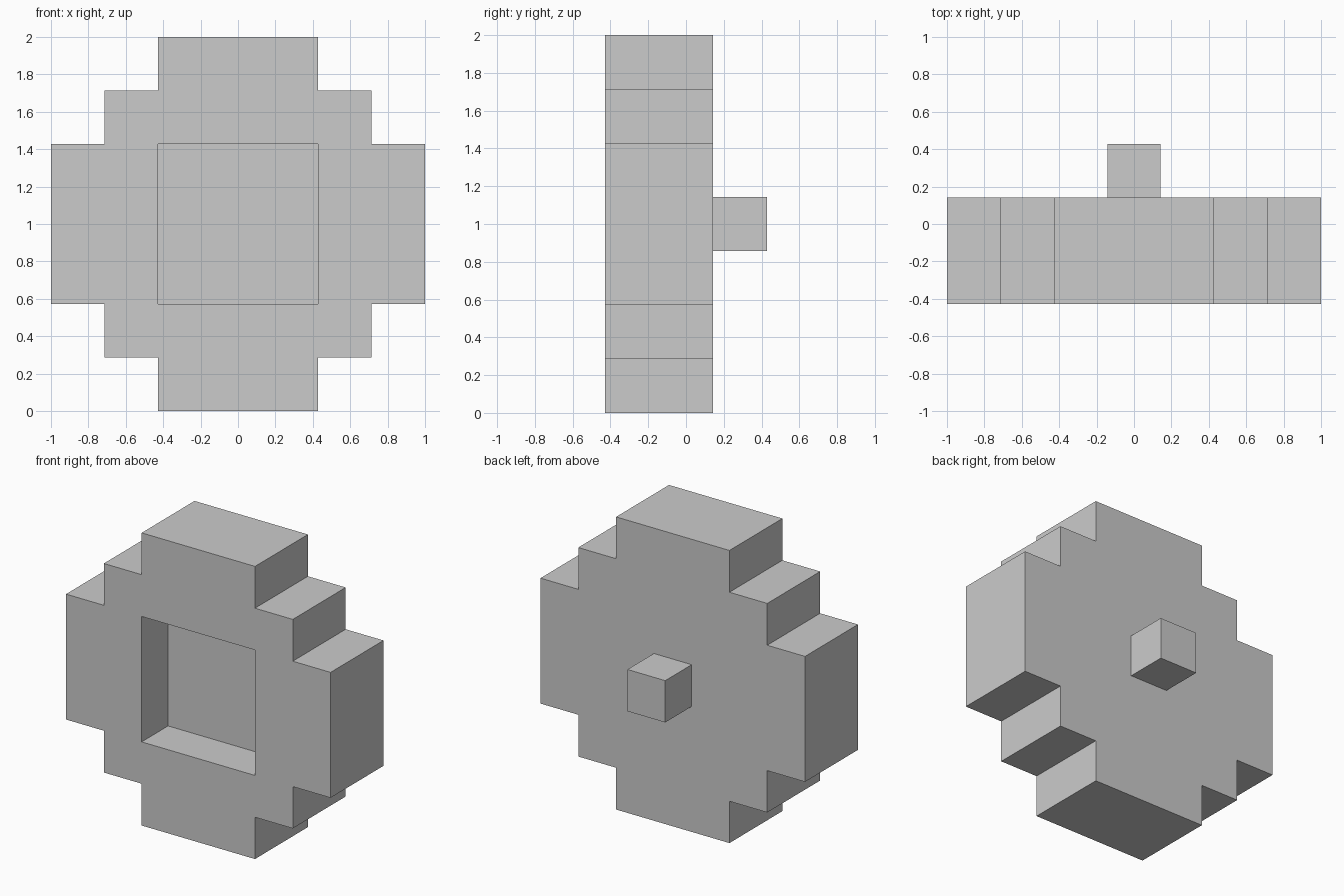
import bpy, bmesh
from mathutils import Vector

if "Cube" in bpy.data.objects:
    bpy.data.objects.remove(bpy.data.objects["Cube"])

U = 1 / 7  # the model sits on a grid of sevenths


def add_object(name, bm):
    bmesh.ops.recalc_face_normals(bm, faces=bm.faces)
    mesh = bpy.data.meshes.new(name)
    bm.to_mesh(mesh)
    bm.free()
    obj = bpy.data.objects.new(name, mesh)
    bpy.context.collection.objects.link(obj)
    return obj


def prism(name, outline, y0, y1, open_start=False):
    """Extrude an x/z outline (grid units, around the centre) from y0 to y1."""
    bm = bmesh.new()
    start = bm.faces.new([bm.verts.new((x * U, y0 * U, (z + 7) * U)) for x, z in outline])
    ext = bmesh.ops.extrude_face_region(bm, geom=[start], use_keep_orig=True)
    moved = [g for g in ext["geom"] if isinstance(g, bmesh.types.BMVert)]
    bmesh.ops.translate(bm, verts=moved, vec=Vector((0, (y1 - y0) * U, 0)))
    if open_start:
        bmesh.ops.delete(bm, geom=[start], context='FACES_ONLY')
    return add_object(name, bm)


def four_way(corner):
    """Repeat one corner of an outline by quarter turns."""
    points = []
    for _ in range(4):
        points += corner
        corner = [(-z, x) for x, z in corner]
    return points


# Stepped round disc
disc = prism("stepped_disc", four_way([(7, 3), (5, 3), (5, 5), (3, 5), (3, 7)]), -3, 1)

# Square recess in the front face
cutter = prism("recess_cutter", four_way([(3, 3)]), -4, -1)
cutter.hide_render = True
cutter.hide_viewport = True
cut = disc.modifiers.new("front_recess", 'BOOLEAN')
cut.operation = 'DIFFERENCE'
cut.solver = 'EXACT'
cut.object = cutter

# Small square peg on the back, open where it meets the disc
prism("back_peg", four_way([(1, 1)]), 1, 3, open_start=True)
